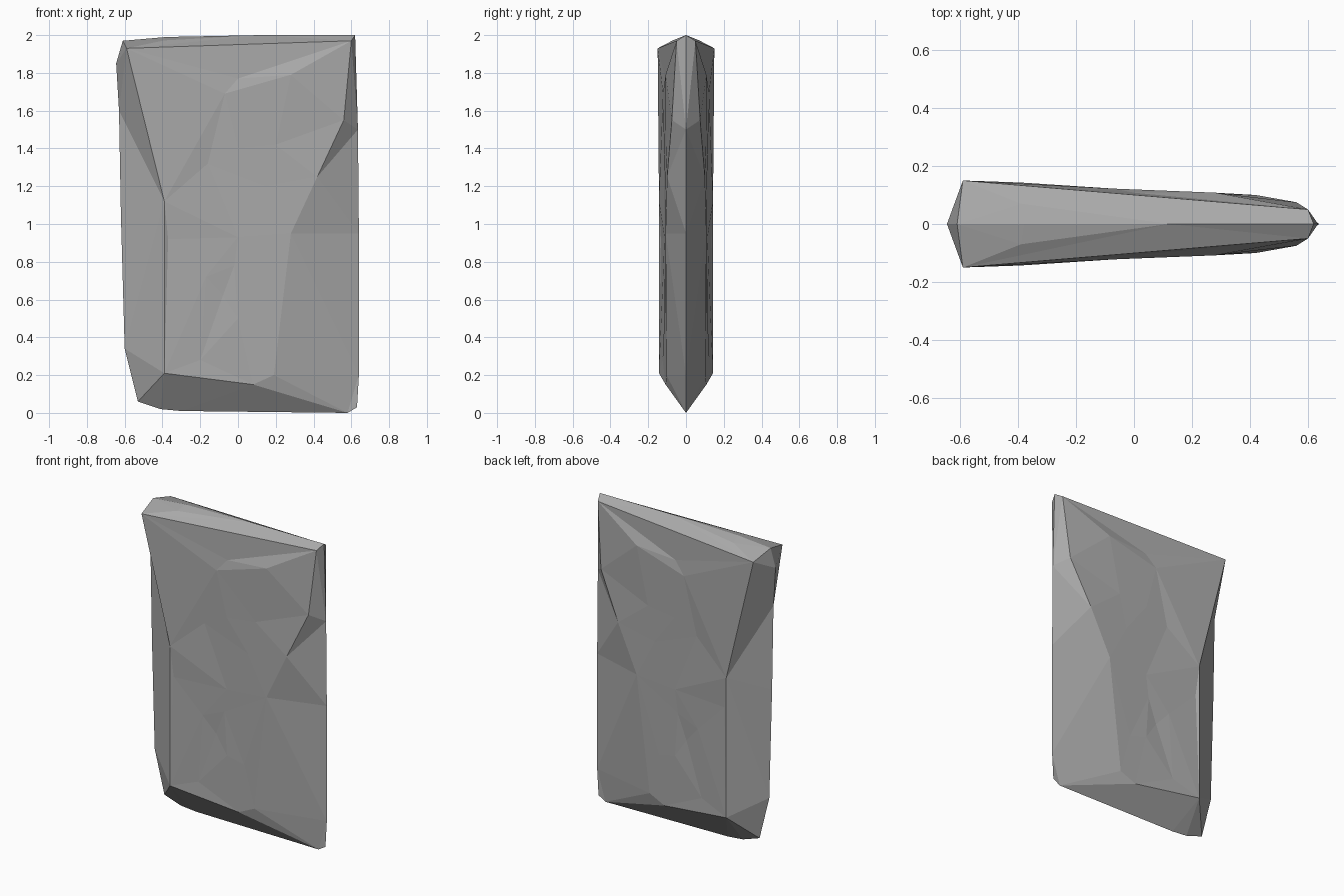
import bpy
import bmesh
from mathutils import Vector
from mathutils.geometry import delaunay_2d_cdt

default_cube = bpy.data.objects.get("Cube")
if default_cube:
    bpy.data.objects.remove(default_cube, do_unlink=True)


def make_material(name, colour):
    material = bpy.data.materials.new(name)
    material.use_nodes = True
    material.diffuse_color = colour
    shader = material.node_tree.nodes["Principled BSDF"]
    shader.inputs["Base Color"].default_value = colour
    shader.inputs["Roughness"].default_value = 0.9
    return material


# Knife-thin rim of the slab in the middle plane, as (x, z)
rim = [(-.645, 1.85), (-.61, 1.97), (-.38, 1.99), (.12, 2), (.62, 2),
       (.635, 1.5), (.64, .95), (.64, .2), (.63, .03), (.58, 0),
       (-.3, .01), (-.41, .02), (-.53, .06), (-.6, .34), (-.62, 1.05),
       (-.63, 1.6)]

# Named corners of the chiselled face, as (x, z, half thickness)
corners = {
    "top_outer": (-.59, 1.93, .15),
    "top_inner": (.6, 1.97, .05),
    "crown": (-.39, 1.972, .07),
    "shoulder": (.56, 1.55, .075),
    "elbow": (.42, 1.25, .1),
    "waist": (.28, .95, .108),
    "foot_inner": (.19, .2, .103),
    "foot_middle": (.08, .15, .108),
    "foot_outer": (-.39, .21, .143),
    "spine": (-.39, 1.12, .143),
    "notch_left": (-.07, 1.69, .122),
    "notch_middle": (0, 1.77, .108),
    "notch_right": (.28, 1.79, .108),
}

# Shallow chips that break up the middle of the face
chips = [(-.37, .92, .133), (-.16, 1.32, .117), (0, 1.4, .116),
         (.2, 1.42, .107), (.15, 1.2, .11), (0, .93, .114),
         (-.02, .78, .112), (-.17, .72, .122), (-.08, .62, .11),
         (0, .5, .114), (.12, .47, .108), (-.2, .28, .124)]

# Creases that must stay as edges of the faceted surface
creases = [
    ("top_outer", "top_inner", "shoulder", "elbow", "waist", "foot_inner"),
    ("foot_inner", "foot_middle", "foot_outer", "spine", "top_outer"),
    ("top_outer", "notch_middle", "notch_right", "notch_left", "top_outer"),
    ("notch_left", "spine"),
    ("notch_middle", "notch_left"),
    ("notch_right", "top_inner"),
    ("notch_right", "shoulder"),
]

points = [(x, z, 0) for x, z in rim] + list(corners.values()) + chips
index = {name: len(rim) + i for i, name in enumerate(corners)}
edges = [(i, (i + 1) % len(rim)) for i in range(len(rim))]
for crease in creases:
    edges += [(index[a], index[b]) for a, b in zip(crease, crease[1:])]

# Facet the outline, then push every corner out to its thickness
flat = [Vector((x, z)) for x, z, depth in points]
places, _, triangles, sources, _, _ = delaunay_2d_cdt(flat, edges, [], 1, 1e-5)

bm = bmesh.new()
verts = []
for place, source in zip(places, sources):
    depth = points[source[0]][2] if source else .1
    verts.append(bm.verts.new((place.x, -depth, place.y)))
for triangle in triangles:
    bm.faces.new([verts[i] for i in triangle])

# Mirror the front face to make the back and weld along the rim
back = bmesh.ops.duplicate(bm, geom=bm.verts[:] + bm.edges[:] + bm.faces[:])
for item in back["geom"]:
    if isinstance(item, bmesh.types.BMVert):
        item.co.y = -item.co.y
bmesh.ops.remove_doubles(bm, verts=bm.verts[:], dist=1e-4)
bmesh.ops.recalc_face_normals(bm, faces=bm.faces[:])

mesh = bpy.data.meshes.new("stone_slab")
bm.to_mesh(mesh)
bm.free()
mesh.materials.append(make_material("stone_grey", (.4, .4, .4, 1)))
slab = bpy.data.objects.new("stone_slab", mesh)
bpy.context.collection.objects.link(slab)
